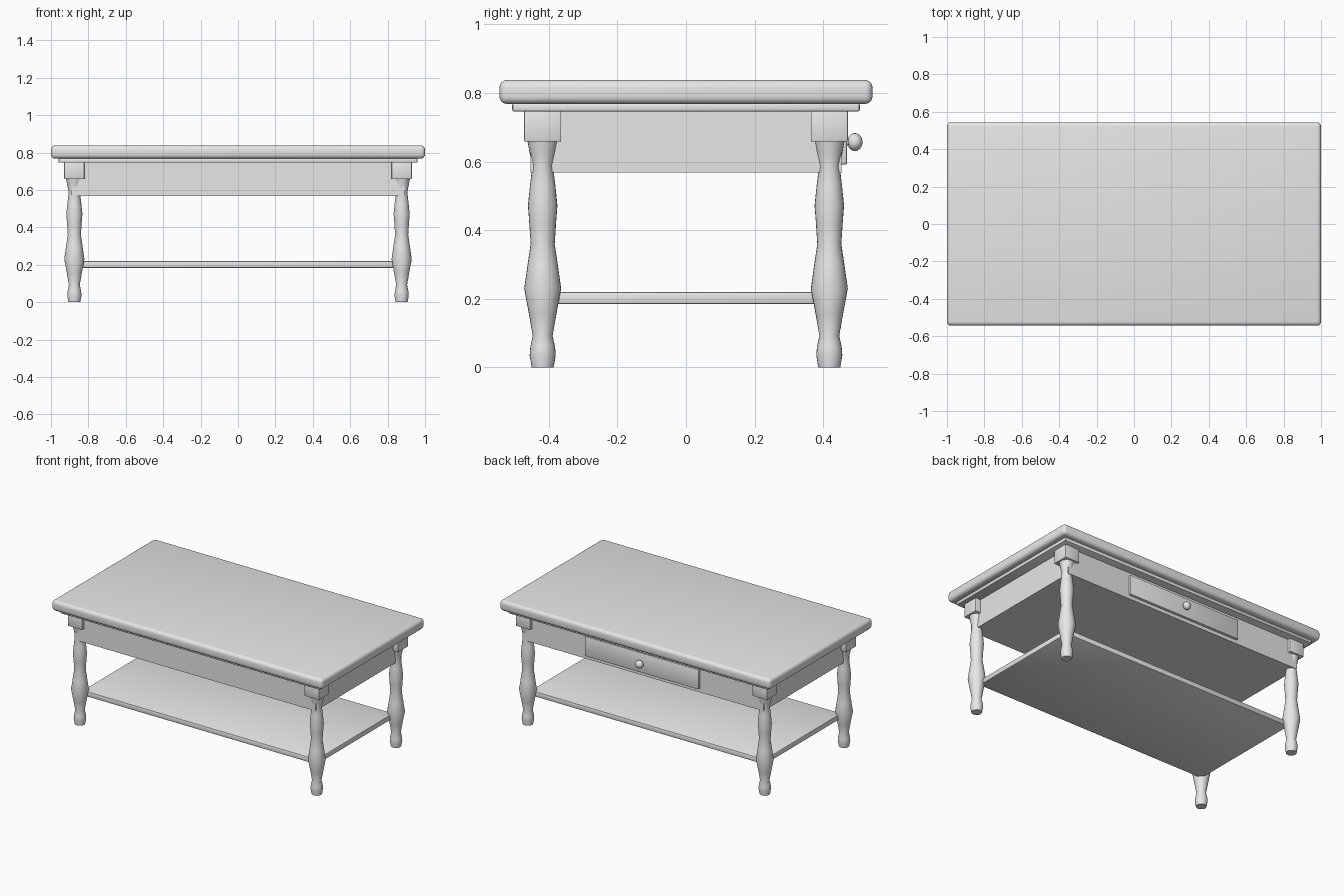
import bpy, bmesh, math
from mathutils import Matrix

if "Cube" in bpy.data.objects:
    bpy.data.objects.remove(bpy.data.objects["Cube"])

grey = bpy.data.materials.new("plain grey")
grey.diffuse_color = (0.8, 0.8, 0.8, 1)
grey.use_nodes = True
grey.node_tree.nodes["Principled BSDF"].inputs["Base Color"].default_value = grey.diffuse_color


def finish(name, bm, angle=35):
    bmesh.ops.recalc_face_normals(bm, faces=bm.faces)
    me = bpy.data.meshes.new(name)
    bm.to_mesh(me)
    bm.free()
    ob = bpy.data.objects.new(name, me)
    bpy.context.collection.objects.link(ob)
    me.materials.append(grey)
    bpy.ops.object.select_all(action='DESELECT')
    bpy.context.view_layer.objects.active = ob
    ob.select_set(True)
    bpy.ops.object.shade_smooth_by_angle(angle=math.radians(angle))
    return ob


def box(name, lo, hi, bevel=0.0, segments=2):
    bm = bmesh.new()
    size = [b - a for a, b in zip(lo, hi)]
    mid = [(a + b) / 2 for a, b in zip(lo, hi)]
    bmesh.ops.create_cube(bm, size=1, matrix=Matrix.Translation(mid) @ Matrix.Diagonal((*size, 1)))
    if bevel:
        bmesh.ops.bevel(bm, geom=bm.edges[:], offset=bevel, segments=segments,
                        profile=0.5, affect='EDGES')
    return finish(name, bm)


def lathe(name, profile, matrix, sides=24):
    """Closed turned solid from (radius, height) points."""
    bm = bmesh.new()
    rings = [[bm.verts.new(matrix @ Matrix.Rotation(2 * math.pi * i / sides, 4, 'Z') @
                           Matrix.Translation((r, 0, z)).translation)
              for i in range(sides)] for r, z in profile]
    for a, b in zip(rings, rings[1:]):
        for i in range(sides):
            j = (i + 1) % sides
            bm.faces.new((a[i], a[j], b[j], b[i]))
    bm.faces.new(rings[0][::-1])
    bm.faces.new(rings[-1])
    return finish(name, bm)


# Top slab and the moulding below it
box("table_top", (-1, -0.544, 0.768), (1, 0.544, 0.838), 0.022, 4)
box("top_moulding", (-0.96, -0.507, 0.746), (0.96, 0.507, 0.77), 0.006)

# Apron body and lower shelf
box("apron", (-0.89, -0.453, 0.568), (0.89, 0.453, 0.75))
box("lower_shelf", (-0.865, -0.405, 0.184), (0.865, 0.405, 0.22), 0.007)

# Four turned legs with square blocks
leg_profile = [(0.032, 0), (0.038, 0.035), (0.036, 0.06), (0.029, 0.092), (0.040, 0.155),
               (0.054, 0.23), (0.044, 0.30), (0.035, 0.36), (0.039, 0.42), (0.043, 0.472),
               (0.037, 0.53), (0.030, 0.588), (0.038, 0.625), (0.045, 0.664)]
for sx, side in ((-1, "left"), (1, "right")):
    for sy, end in ((-1, "front"), (1, "back")):
        x, y = sx * 0.875, sy * 0.418
        lathe(f"{end}_{side}_leg", leg_profile, Matrix.Translation((x, y, 0)))
        box(f"{end}_{side}_leg_block", (x - 0.054, y - 0.054, 0.658),
            (x + 0.054, y + 0.054, 0.75), 0.004)

# Drawer front on the back side
box("drawer_front", (-0.42, 0.44, 0.592), (0.42, 0.47, 0.724), 0.004)

# Round knob with a short stem
knob_profile = [(0.010, -0.005), (0.010, 0.004)]
knob_profile += [(0.026 * math.sin(a), 0.0225 - 0.0225 * math.cos(a))
                 for a in [math.radians(d) for d in range(35, 180, 16)]]
knob_profile.append((0.002, 0.045))
lathe("drawer_knob", knob_profile,
      Matrix.Translation((0, 0.47, 0.657)) @ Matrix.Rotation(-math.pi / 2, 4, 'X'), 20)
